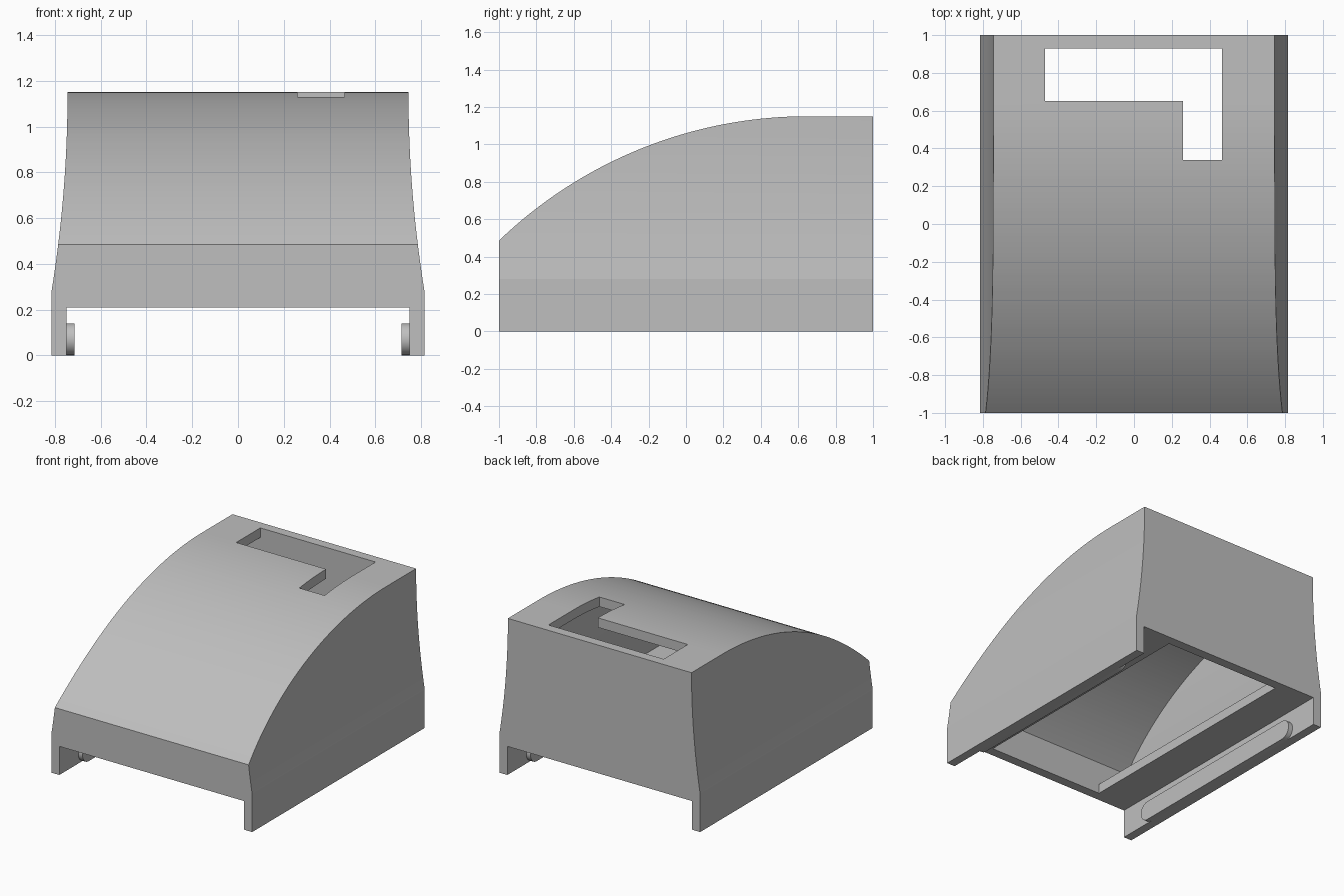
import bpy, bmesh, math
from mathutils import Vector

cube = bpy.data.objects.get("Cube")
if cube:
    bpy.data.objects.remove(cube, do_unlink=True)

grey = bpy.data.materials.new("plain grey")
grey.use_nodes = True
grey.diffuse_color = (0.52, 0.52, 0.52, 1)
grey.node_tree.nodes["Principled BSDF"].inputs["Base Color"].default_value = (0.52, 0.52, 0.52, 1)

WALL = 0.07      # shell thickness
TOP = 1.15       # roof height
KINK = 0.28      # height where the sides start to lean in
FLAT = 0.65      # y where the roof turns flat
RADIUS = 2.38    # roof arc


def prism(name, outline, axis, lo, hi):
    """Extrude a 2D outline along one axis; the other two axes take the outline."""
    def place(p, t):
        c = list(p)
        c.insert(axis, t)
        return Vector(c)
    bm = bmesh.new()
    face = bm.faces.new([bm.verts.new(place(p, lo)) for p in outline])
    ext = bmesh.ops.extrude_face_region(bm, geom=[face])["geom"]
    shift = place((0, 0), hi - lo)
    bmesh.ops.translate(bm, verts=[v for v in ext if isinstance(v, bmesh.types.BMVert)], vec=shift)
    bmesh.ops.recalc_face_normals(bm, faces=bm.faces)
    mesh = bpy.data.meshes.new(name)
    bm.to_mesh(mesh)
    bm.free()
    mesh.materials.append(grey)
    obj = bpy.data.objects.new(name, mesh)
    bpy.context.collection.objects.link(obj)
    return obj


def select(obj):
    bpy.ops.object.select_all(action="DESELECT")
    obj.select_set(True)
    bpy.context.view_layer.objects.active = obj


def boolean(obj, tool, operation):
    """Combine two objects and discard the tool."""
    select(obj)
    mod = obj.modifiers.new("cut", "BOOLEAN")
    mod.operation = operation
    mod.solver = "EXACT"
    mod.object = tool
    bpy.ops.object.modifier_apply(modifier=mod.name)
    bpy.data.objects.remove(tool, do_unlink=True)


def box_outline(a, b, c, d):
    return [(a, c), (b, c), (b, d), (a, d)]


def hood(name, inset, floor, end):
    """Curved roof profile crossed with the leaning side profile."""
    r = RADIUS - inset
    roof = []
    for i in range(41):
        y = -end + (FLAT + end) * i / 40
        roof.append((y, TOP - RADIUS + math.sqrt(r * r - (y - FLAT) ** 2)))
    side = prism(name, [(-end, floor)] + roof + [(end, TOP - inset), (end, floor)][:2], 0, -1.2, 1.2)
    right = [(0.815 - inset, floor)] if floor < KINK else []
    for i in range(25):
        z = KINK + (TOP - KINK) * i / 24
        right.append((0.745 + 0.07 * (1 - i / 24) ** 2 - inset, z))
    right.append((right[-1][0], TOP + 0.1))
    cross = prism("cross_section", right + [(-x, z) for x, z in reversed(right)], 1, -1.3, 1.3)
    boolean(side, cross, "INTERSECT")
    return side


# Curved shell, hollowed out
shell = hood("curved_housing", 0, 0, 1.0)
boolean(shell, hood("cavity", WALL, KINK, 1.0 - WALL + 0.004), "DIFFERENCE")

# Open channel between the side skirts
boolean(shell, prism("channel", box_outline(-0.75, 0.75, -0.1, 0.21), 1, -1.2, 1.2), "DIFFERENCE")

# Opening in the floor plate
boolean(shell, prism("floor_opening", box_outline(-0.47, 0.47, -0.93, 0.93), 2, 0.1, 0.32), "DIFFERENCE")

# L-shaped slot in the roof
slot = [(-0.47, 0.93), (0.465, 0.93), (0.465, 0.34), (0.26, 0.34), (0.26, 0.65), (-0.47, 0.65)]
boolean(shell, prism("roof_slot", slot, 2, 0.9, 1.3), "DIFFERENCE")
select(shell)
bpy.ops.object.shade_smooth_by_angle(angle=math.radians(5))

# Rounded rails on the inner faces of the skirts
for name, s in (("left_rail", 1), ("right_rail", -1)):
    outline = []
    for end, start in ((1, -90), (-1, 90)):
        for i in range(17):
            a = math.radians(start + 180 * i / 16)
            outline.append((end * 0.71 + 0.07 * math.cos(a), 0.07 + 0.07 * math.sin(a)))
    rail = prism(name, outline, 0, *sorted((s * 0.715, s * 0.752)))
    select(rail)
    bpy.ops.object.shade_smooth_by_angle(angle=math.radians(30))
